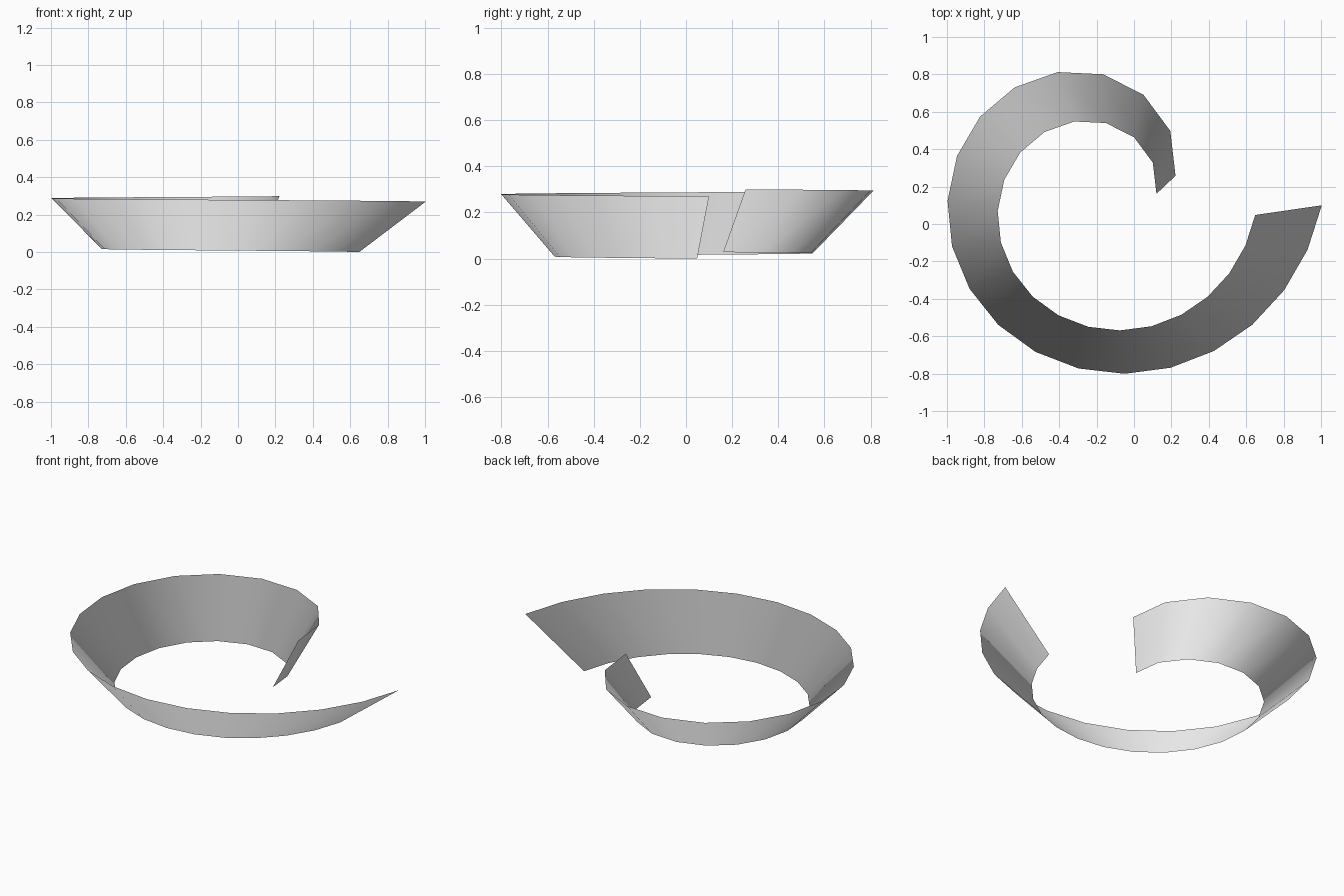
import bpy
import bmesh
from math import atan, cos, sin, sqrt, radians
from mathutils import Vector

cube = bpy.data.objects.get("Cube")
if cube:
    bpy.data.objects.remove(cube, do_unlink=True)

SEGMENTS = 20


def root_spiral(x, y, step, growth, z, drop):
    """Path of near-equal steps whose turn shrinks as atan(1 / sqrt(n))."""
    heading = radians(96.6)
    points = [Vector((x, y, z))]
    for i in range(SEGMENTS):
        length = step + growth * i
        x += length * cos(heading)
        y += length * sin(heading)
        z -= drop
        points.append(Vector((x, y, z)))
        heading += atan(1 / sqrt(i + 3))
    return points


def sideways_normals(path):
    """Outward normals that stay almost level, as on an upright wall."""
    normals = []
    for i in range(len(path)):
        along = path[min(i + 1, SEGMENTS)] - path[max(i - 1, 0)]
        level = Vector((along.y, -along.x, 0)).normalized()
        normals.append((level + Vector((0, 0, 0.05))).normalized())
    return normals


# Upper and lower rims of the flared strip
upper = root_spiral(0.222, 0.258, 0.241, 0.0005, 0.30, 0.0015)
lower = root_spiral(0.12, 0.161, 0.1685, 0.00015, 0.028, 0.0014)

# Single-sided wall between the rims, facing outward
bm = bmesh.new()
top = [bm.verts.new(p) for p in upper]
low = [bm.verts.new(p) for p in lower]
for i in range(SEGMENTS):
    face = bm.faces.new((low[i], low[i + 1], top[i + 1], top[i]))
    face.smooth = True
mesh = bpy.data.meshes.new("spiral_strip")
bm.to_mesh(mesh)
bm.free()

# Smooth shading of an upright wall
mesh.normals_split_custom_set_from_vertices(
    sideways_normals(upper) + sideways_normals(lower))

# Plain grey surface
grey = bpy.data.materials.new("light_grey")
grey.use_nodes = True
colour = (0.8, 0.8, 0.8, 1)
grey.diffuse_color = colour
grey.node_tree.nodes["Principled BSDF"].inputs["Base Color"].default_value = colour
mesh.materials.append(grey)

strip = bpy.data.objects.new("spiral_strip", mesh)
bpy.context.collection.objects.link(strip)
